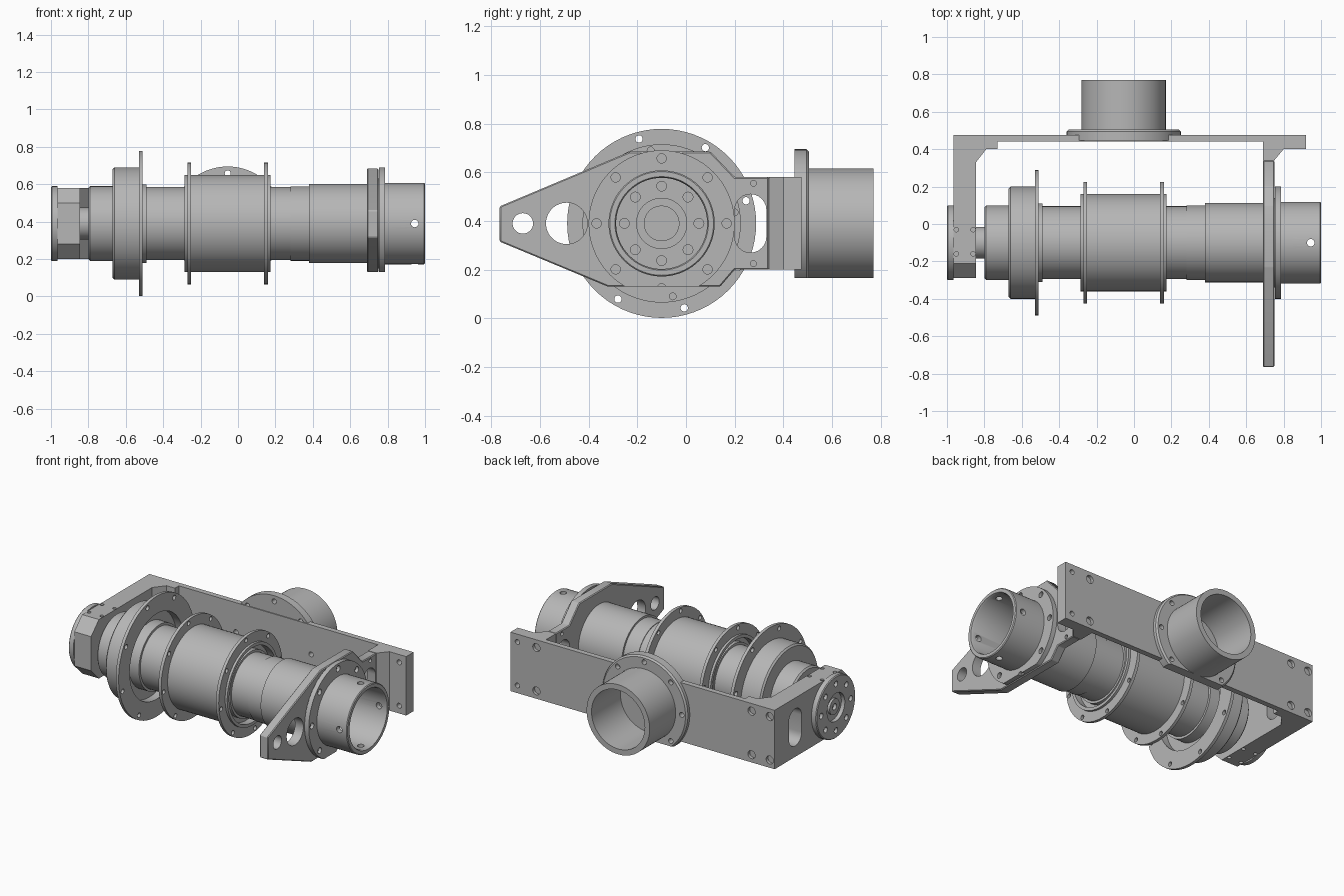
import bpy, bmesh
from math import pi, cos, sin
from mathutils import Matrix, Vector

cube = bpy.data.objects.get("Cube")
if cube:
    bpy.data.objects.remove(cube)

grey = bpy.data.materials.new("machined grey")
grey.use_nodes = True
colour = (0.47, 0.47, 0.47, 1)
grey.diffuse_color = colour
grey.node_tree.nodes["Principled BSDF"].inputs["Base Color"].default_value = colour

AY, AZ = -0.10, 0.39                     # main axis runs along x
MAIN = Matrix.Translation((0, AY, AZ))
OUTLET = Matrix.Translation((-0.055, 0, AZ)) @ Matrix.Rotation(pi / 2, 4, 'Z')


def finish(name, bm, matrix=Matrix()):
    bm.transform(matrix)
    bmesh.ops.recalc_face_normals(bm, faces=bm.faces)
    mesh = bpy.data.meshes.new(name)
    bm.to_mesh(mesh)
    bm.free()
    mesh.materials.append(grey)
    ob = bpy.data.objects.new(name, mesh)
    bpy.context.collection.objects.link(ob)
    return ob


def lathe(name, profile, matrix=MAIN, steps=72):
    """Turn a closed (x, radius) outline about the x axis."""
    bm = bmesh.new()
    verts = [bm.verts.new((x, 0, r)) for x, r in profile]
    edges = [bm.edges.new((v, verts[i - 1])) for i, v in enumerate(verts)
             if v.co.z > 0 or verts[i - 1].co.z > 0]
    bmesh.ops.spin(bm, geom=verts + edges, cent=(0, 0, 0), axis=(1, 0, 0),
                   angle=2 * pi, steps=steps)
    bmesh.ops.remove_doubles(bm, verts=bm.verts, dist=1e-5)
    return finish(name, bm, matrix)


def ring(name, x0, x1, outer, inner=0, matrix=MAIN):
    return lathe(name, [(x0, inner), (x0, outer), (x1, outer), (x1, inner)], matrix)


def prism(name, points, axis, lo, hi, bevel=0):
    """Extrude a flat outline along x (points are y, z) or z (points are x, y)."""
    bm = bmesh.new()
    place = (lambda a, b: (lo, a, b)) if axis == 'X' else (lambda a, b: (a, b, lo))
    face = bm.faces.new([bm.verts.new(place(a, b)) for a, b in points])
    out = bmesh.ops.extrude_face_region(bm, geom=[face])
    shift = Vector((hi - lo, 0, 0) if axis == 'X' else (0, 0, hi - lo))
    bmesh.ops.translate(bm, vec=shift,
                        verts=[g for g in out["geom"] if isinstance(g, bmesh.types.BMVert)])
    if bevel:
        bmesh.ops.recalc_face_normals(bm, faces=bm.faces)
        bmesh.ops.bevel(bm, geom=bm.edges[:], offset=bevel, segments=1, affect='EDGES')
    return finish(name, bm)


def pin(x, y, z, r, depth, axis='X', sides=24):
    """One round drill: centre, radius, length and direction."""
    turn = {'X': Matrix.Rotation(pi / 2, 4, 'Y'), 'Y': Matrix.Rotation(pi / 2, 4, 'X'),
            'Z': Matrix()}[axis]
    return (Matrix.Translation((x, y, z)) @ turn, r, depth, sides)


def bolt_circle(x, radius, r, depth, start=0, count=8):
    angles = [start + 2 * pi * i / count for i in range(count)]
    return [pin(x, AY + radius * cos(a), AZ + radius * sin(a), r, depth) for a in angles]


def cut_with(ob, cutter):
    mod = ob.modifiers.new("cut", 'BOOLEAN')
    mod.operation, mod.solver, mod.object = 'DIFFERENCE', 'EXACT', cutter
    with bpy.context.temp_override(object=ob, active_object=ob):
        bpy.ops.object.modifier_apply(modifier=mod.name)
    bpy.data.objects.remove(cutter)


def drill(ob, pins):
    bm = bmesh.new()
    for matrix, r, depth, sides in pins:
        bmesh.ops.create_cone(bm, cap_ends=True, segments=sides, radius1=r, radius2=r,
                              depth=depth, matrix=matrix)
    cut_with(ob, finish("drill", bm))


def slot(x):
    """Tall rounded window through an arm."""
    ends = [(0.265 + 0.065 * cos(a), AZ + side * 0.055 + 0.065 * sin(a))
            for side, first in ((1, 0), (-1, pi))
            for a in [first + pi * i / 12 for i in range(13)]]
    return prism("slot", ends, 'X', x - 0.1, x + 0.1)


def trim_below(ob, z):
    cut_with(ob, prism("trim", [(-1, -1), (1, -1), (1, 1), (-1, 1)], 'Z', -1, z))


# --- Bracket: back plate with its two arms
back = prism("back_plate", [(-0.845, 0.475), (-0.845, 0.33), (-0.79, 0.40), (-0.73, 0.40),
                            (-0.73, 0.44), (0.69, 0.44), (0.69, 0.34), (0.75, 0.34),
                            (0.80, 0.40), (0.92, 0.40), (0.92, 0.475)], 'Z', 0.2, 0.58)
corner_holes = [pin(x, 0.475, z, 0.026, 0.04, 'Y') for x in (-0.80, 0.735, 0.87)
                for z in (0.25, 0.53)]
corner_holes += [pin(0.87, 0.43, z, 0.016, 0.2, 'Y') for z in (0.25, 0.53)]
outlet_angles = [pi / 2 + pi * i / 4 for i in range(8)]
outlet_holes = [pin(-0.055 + 0.268 * cos(a), 0.47, AZ + 0.268 * sin(a), 0.016, 0.2, 'Y')
                for a in outlet_angles if sin(a) > -0.72]
drill(back, corner_holes)
drill(back, [p for p in outlet_holes if 0.21 < p[0].translation.z < 0.56])

left = prism("left_arm", [(-0.29, 0.28), (-0.21, 0.2), (0.475, 0.2), (0.475, 0.58),
                          (-0.21, 0.58), (-0.29, 0.5)], 'X', -0.965, -0.845)
cut_with(left, slot(-0.9))
drill(left, [pin(x, y, z, 0.012, 0.06, 'Z') for x in (-0.95, -0.86)
             for y in (-0.16, -0.03) for z in (0.2, 0.58)]
      + [pin(-0.93, 0.475, z, 0.026, 0.04, 'Y') for z in (0.25, 0.53)])

right = prism("right_arm", [(-0.765, 0.315), (-0.32, 0.13), (0.14, 0.13), (0.20, 0.2),
                            (0.34, 0.2), (0.34, 0.58), (0.20, 0.58), (0.10, 0.685),
                            (-0.23, 0.685), (-0.765, 0.46)], 'X', 0.69, 0.75, 0.005)
cut_with(right, slot(0.72))
drill(right, [pin(0.72, -0.67, AZ, 0.042, 0.2, sides=32), pin(0.72, -0.49, AZ, 0.085, 0.2, sides=48),
              pin(0.72, AY, AZ, 0.205, 0.2, sides=72)]
      + [pin(0.72, 0.277, z, 0.012, 0.2) for z in (0.225, 0.555)])

# --- Left end cap and stub shaft
cap = lathe("left_end_cap", [(-0.965, 0), (-0.965, 0.2), (-0.995, 0.2), (-1, 0.195),
                             (-1, 0.09), (-0.975, 0.09), (-0.975, 0.05), (-0.99, 0.05),
                             (-0.99, 0.02), (-0.97, 0.02), (-0.97, 0)])
drill(cap, bolt_circle(-1, 0.15, 0.018, 0.04))
ring("stub_shaft", -0.85, -0.795, 0.085)

# --- Rotating tube
lathe("main_tube", [(-0.80, 0), (-0.80, 0.19), (-0.79, 0.2), (-0.66, 0.2), (-0.66, 0.195),
                    (0.28, 0.195), (0.28, 0.199), (0.38, 0.199), (0.38, 0.212),
                    (0.70, 0.212), (0.70, 0)])

# --- Left drum with wide flange and bearing ring
drum = lathe("left_drum", [(-0.67, 0.19), (-0.67, 0.29), (-0.66, 0.3), (-0.53, 0.3),
                           (-0.53, 0.388), (-0.51, 0.388), (-0.51, 0.275), (-0.56, 0.275),
                           (-0.56, 0.19)])
drill(drum, bolt_circle(-0.52, 0.359, 0.015, 0.1, pi / 12))
ring("bearing_ring", -0.57, -0.49, 0.21, 0.19)

# --- Centre drum with two flanges
centre = lathe("centre_drum", [(-0.24, 0.19), (-0.24, 0.24), (-0.285, 0.24), (-0.285, 0.26),
                               (-0.27, 0.26), (-0.27, 0.325), (-0.25, 0.325), (-0.25, 0.26),
                               (0.14, 0.26), (0.14, 0.325), (0.16, 0.325), (0.16, 0.26),
                               (0.175, 0.26), (0.175, 0.24), (0.13, 0.24), (0.13, 0.19)])
for x in (-0.26, 0.15):
    drill(centre, bolt_circle(x, 0.303, 0.014, 0.06, 0.15))
ring("centre_bearing_ring", -0.27, 0.16, 0.21, 0.19)

# --- Right end tube, its flange and the inner shaft
end = lathe("right_end_tube", [(0.70, 0.187), (0.70, 0.204), (0.755, 0.204), (0.755, 0.3),
                               (0.785, 0.3), (0.785, 0.218), (0.995, 0.218), (1, 0.213),
                               (1, 0.192), (0.99, 0.187)])
trim_below(end, 0.13)
drill(end, bolt_circle(0.785, 0.267, 0.019, 0.04))
drill(end, [pin(0.945, AY + dy, AZ + dz, 0.02, 0.1, 'Y' if dy else 'Z')
            for dy, dz in ((0.2, 0), (-0.2, 0), (0, 0.2), (0, -0.2))])
hub = ring("right_hub", 0.69, 0.73, 0.19)
drill(hub, bolt_circle(0.73, 0.153, 0.02, 0.04))
lathe("right_shaft", [(0.72, 0), (0.72, 0.105), (0.74, 0.105), (0.74, 0.073),
                      (0.78, 0.073), (0.78, 0)])
ring("right_plate_spacer", 0.748, 0.757, 0.24, 0.2)

# --- Rear outlet pipe and flange
outlet = lathe("rear_outlet", [(0.446, 0), (0.446, 0.305), (0.495, 0.305), (0.505, 0.295),
                               (0.505, 0.225), (0.77, 0.225), (0.77, 0.19), (0.47, 0.19),
                               (0.47, 0)], OUTLET)
trim_below(outlet, 0.166)
drill(outlet, outlet_holes)
drill(outlet, [pin(-0.055 + 0.15 * cos(a), 0.47, AZ + 0.15 * sin(a), 0.016, 0.03, 'Y')
               for a in outlet_angles])

# --- Smooth round surfaces, keep edges crisp
bpy.ops.object.select_all(action='DESELECT')
for ob in bpy.context.scene.objects:
    if ob.type == 'MESH':
        ob.select_set(True)
        bpy.context.view_layer.objects.active = ob
bpy.ops.object.shade_smooth_by_angle(angle=0.5)
